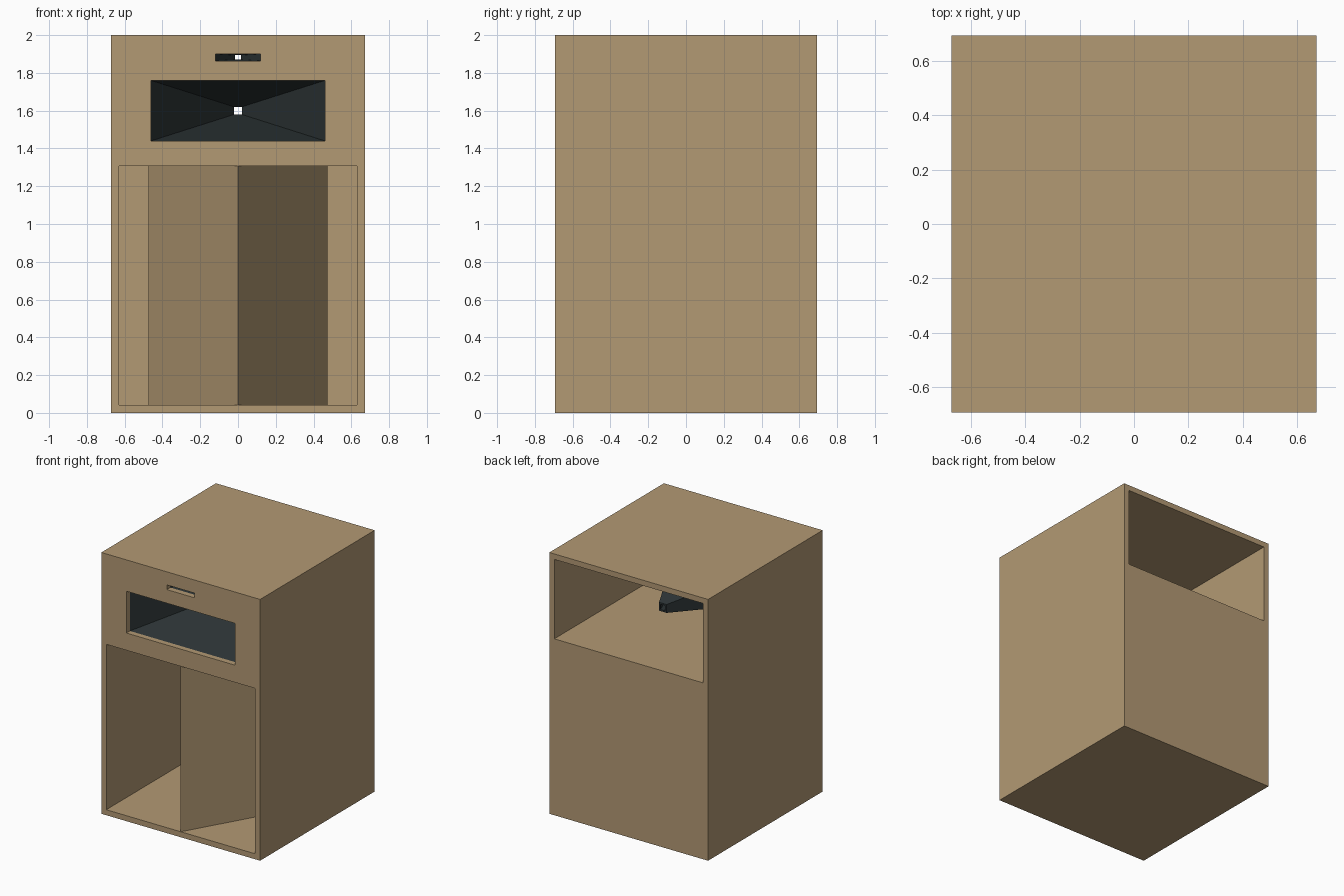
import bpy, bmesh

if "Cube" in bpy.data.objects:
    bpy.data.objects.remove(bpy.data.objects["Cube"])

W, D, H, T = 0.672, 0.693, 2.0, 0.042   # half width, half depth, height, board thickness
IX = W - T                              # inner half width
SHELF = 1.308                           # underside of the dividing shelf


def material(name, color):
    m = bpy.data.materials.new(name)
    m.diffuse_color = (*color, 1)
    m.use_nodes = True
    m.node_tree.nodes["Principled BSDF"].inputs["Base Color"].default_value = m.diffuse_color
    return m


WOOD = material("tan_wood", (0.45, 0.32, 0.174))
DARK = material("dark_horn", (0.028, 0.038, 0.040))


def finish(name, bm, mat):
    bmesh.ops.recalc_face_normals(bm, faces=bm.faces)
    me = bpy.data.meshes.new(name)
    bm.to_mesh(me)
    bm.free()
    me.materials.append(mat)
    ob = bpy.data.objects.new(name, me)
    bpy.context.collection.objects.link(ob)
    return ob


def shell(name, loops, mat, capped=False):
    """Bridge a sequence of equal loops; close it into a ring, or cap both ends."""
    bm = bmesh.new()
    rings = [[bm.verts.new(p) for p in loop] for loop in loops]
    pairs = list(zip(rings, rings[1:]))
    if not capped:
        pairs.append((rings[-1], rings[0]))
    for a, b in pairs:
        for i in range(len(a)):
            j = (i + 1) % len(a)
            bm.faces.new((a[i], a[j], b[j], b[i]))
    if capped:
        bm.faces.new(rings[0])
        bm.faces.new(rings[-1])
    return finish(name, bm, mat)


def at_z(outline, z):
    return [(x, y, z) for x, y in outline]


def prism(name, outline, z0, z1, mat=WOOD):
    return shell(name, [at_z(outline, z0), at_z(outline, z1)], mat, capped=True)


def board(name, x0, x1, y0, y1, z0, z1):
    return prism(name, [(x0, y0), (x1, y0), (x1, y1), (x0, y1)], z0, z1)


def cut(target, cutter):
    mod = target.modifiers.new("opening", "BOOLEAN")
    mod.operation, mod.solver, mod.object = "DIFFERENCE", "EXACT", cutter
    bpy.context.view_layer.objects.active = target
    bpy.ops.object.modifier_apply(modifier=mod.name)
    bpy.data.objects.remove(cutter)


def mirrored(right_side):
    return right_side + [(-x, y) for x, y in reversed(right_side) if x > 0]


def rect(hw, hh, y, zc):
    return [(-hw, y, zc - hh), (hw, y, zc - hh), (hw, y, zc + hh), (-hw, y, zc + hh)]


# Cabinet boards
for side, s in (("left", -1), ("right", 1)):
    xs = sorted((s * IX, s * W))
    board(side + "_side_panel", *xs, -D, D, 0, H - T)
board("top_panel", -W, W, -D, D, H - T, H)
board("shelf", -IX, IX, -D, D - T, SHELF, SHELF + T)
board("back_panel", -IX, IX, D - T, D, T, SHELF + T)
bottom = board("bottom_panel", -IX, IX, -D, D, 0, T)

# Access hatch set flush in the bottom
hatch = mirrored([(0.20, -0.223), (0.43, 0.15), (0.43, 0.41)])
cut(bottom, prism("hatch_cutter", hatch, -0.1, 0.2))
prism("bottom_hatch", hatch, 0, T)

# Front baffle with a wide horn opening and a narrow slot
HORNS = [  # name, mouth half width/height, centre z, throat half width/height, throat y
    ("mid_horn", 0.46, 0.16, 1.60, 0.02, 0.02, 0.28),
    ("slot_horn", 0.118, 0.018, 1.882, 0.016, 0.012, -0.42)]
baffle = board("front_baffle", -IX, IX, -D, -D + T, SHELF + T, H - T)
for name, hw, hh, zc, tw, th, ty in HORNS:
    cut(baffle, board("opening_cutter", -hw, hw, -1, 0, zc - hh, zc + hh))
    # Tapered horn: inner skin, then outer skin, closed at both rims
    t = 0.012
    my = -D + T
    shell(name, [rect(hw, hh, my, zc), rect(tw, th, ty, zc),
                 rect(tw + t, th + t, ty, zc), rect(hw + t, hh + t, my, zc)], DARK)

# Wedge-fronted hollow chamber dividing the lower compartment
outer = mirrored([(0, -D), (0.475, 0.13), (0.475, 0.472)])
inner = mirrored([(0, -D + 2 * T), (0.475 - T, 0.141), (0.475 - T, 0.43)])
shell("wedge_chamber", [at_z(outer, T), at_z(outer, SHELF),
                        at_z(inner, SHELF), at_z(inner, T)], WOOD)
